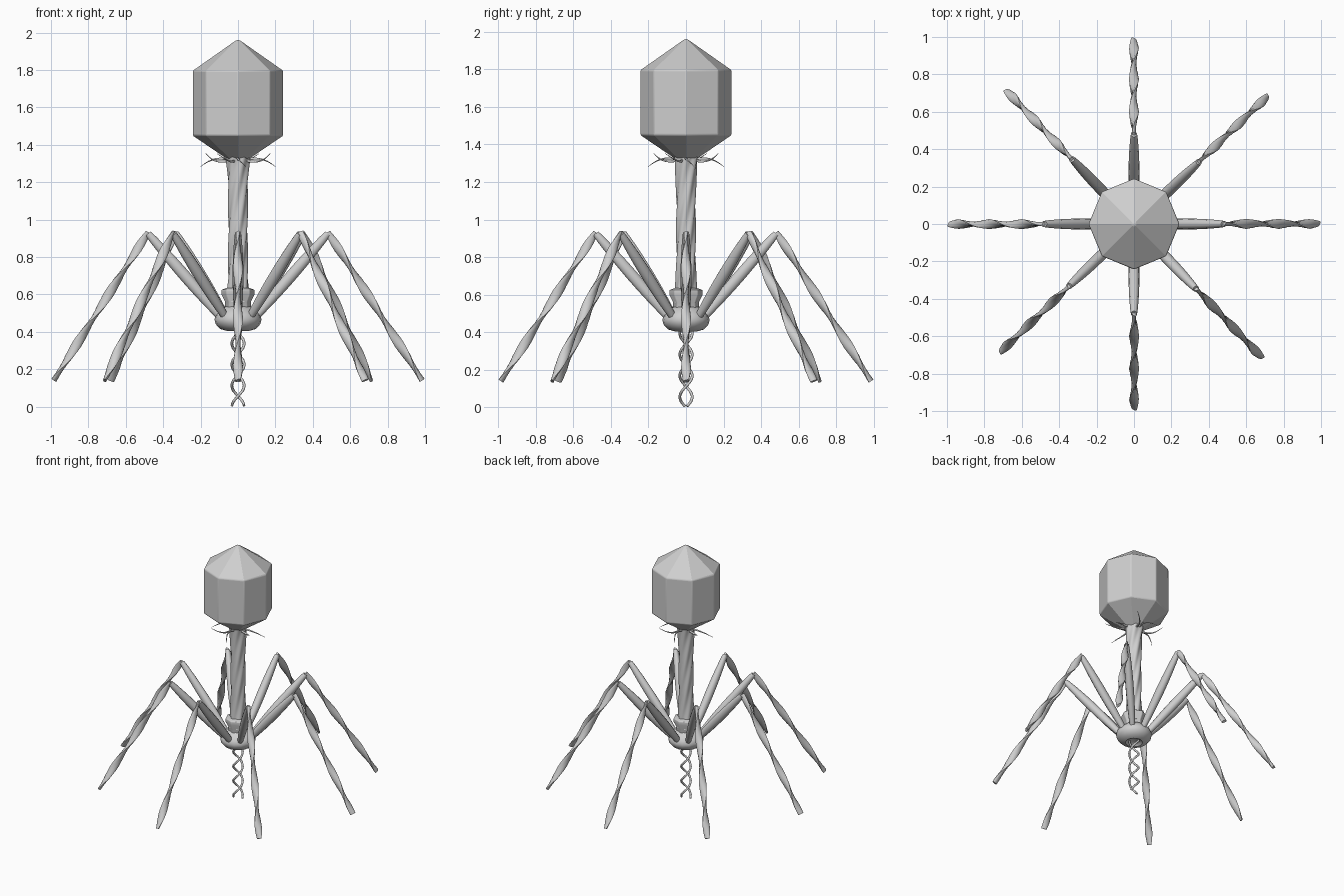
import bpy, bmesh, math
from math import sin, cos, pi, radians
from mathutils import Vector, Matrix

cube = bpy.data.objects.get("Cube")
if cube:
    bpy.data.objects.remove(cube)

grey = bpy.data.materials.new("plain_grey")
grey.use_nodes = True
grey.diffuse_color = (0.62, 0.62, 0.62, 1)
grey.node_tree.nodes["Principled BSDF"].inputs["Base Color"].default_value = (0.62, 0.62, 0.62, 1)


def loft(name, rings, angle=35, bevel=0):
    """Skin a list of equal-length vertex rings and cap both ends."""
    bm = bmesh.new()
    loops = [[bm.verts.new(p) for p in ring] for ring in rings]
    n = len(loops[0])
    for a, b in zip(loops, loops[1:]):
        for i in range(n):
            j = (i + 1) % n
            bm.faces.new((a[i], a[j], b[j], b[i]))
    bm.faces.new(loops[0][::-1])
    bm.faces.new(loops[-1])
    bmesh.ops.recalc_face_normals(bm, faces=bm.faces)
    mesh = bpy.data.meshes.new(name)
    bm.to_mesh(mesh)
    bm.free()
    mesh.materials.append(grey)
    ob = bpy.data.objects.new(name, mesh)
    bpy.context.collection.objects.link(ob)
    if bevel:
        mod = ob.modifiers.new("soft_edges", "BEVEL")
        mod.width, mod.segments = bevel, 3
    bpy.ops.object.select_all(action="DESELECT")
    ob.select_set(True)
    bpy.context.view_layer.objects.active = ob
    bpy.ops.object.shade_smooth_by_angle(angle=radians(angle))
    return ob


def lathe(name, profile, sides, **kw):
    return loft(name, [[(r * cos(2 * pi * i / sides), r * sin(2 * pi * i / sides), z)
                        for i in range(sides)] for r, z in profile], **kw)


def sweep(name, path, size, sides=10, turn=lambda t: 0, **kw):
    """Sweep an ellipse along a path; size(t) gives its two half-widths."""
    rings, last = [], len(path) - 1
    for k, p in enumerate(path):
        t = k / last
        d = (path[min(k + 1, last)] - path[max(k - 1, 0)]).normalized()
        side = Vector((0, 0, 1)).cross(d).normalized()
        up = d.cross(side)
        a, b = size(t)
        ring = []
        for i in range(sides):
            u, v = a * cos(2 * pi * i / sides), b * sin(2 * pi * i / sides)
            c, s = cos(turn(t)), sin(turn(t))
            ring.append(p + side * (u * c - v * s) + up * (u * s + v * c))
        rings.append(ring)
    return loft(name, rings, **kw)


def line(a, b, steps):
    return [a.lerp(b, k / steps) for k in range(steps + 1)]


# Faceted head capsule
lathe("head", [(0.008, 1.29), (0.243, 1.45), (0.243, 1.795), (0.008, 1.96)], 8,
      angle=25, bevel=0.007)

# Twisted, fluted tail sheath with flared ends
rings = []
for k in range(57):
    t = k / 56
    flare = 0.050 + 0.014 * abs(2 * t - 1) ** 4
    ring = []
    for i in range(48):
        a = 2 * pi * i / 48
        r = flare * (1 + 0.07 * cos(6 * (a - 3.2 * t)))
        ring.append((r * cos(a), r * sin(a), 0.56 + 0.78 * t))
    rings.append(ring)
loft("tail_sheath", rings, angle=60)

# Base plate: octagonal collar over a rounded flange
lathe("base_collar", [(0.075, 0.46), (0.07, 0.56), (0.09, 0.60), (0.088, 0.625), (0.06, 0.635)],
      8, bevel=0.004)
lathe("base_flange", [(0.045, 0.42), (0.06, 0.405), (0.095, 0.415), (0.12, 0.442), (0.126, 0.468),
                      (0.115, 0.495), (0.09, 0.52), (0.06, 0.54)], 16, angle=60)

# Collar whiskers
for k in range(8):
    a = radians(45 * k + 12)
    out, across = Vector((cos(a), sin(a), 0)), Vector((-sin(a), cos(a), 0))
    flip = 1 if k % 2 else -1
    path = []
    for s in range(11):
        t = s / 10
        z = 1.318 + flip * (0.035 * t * t - 0.014 * sin(pi * t))
        path.append(out * (0.035 + 0.17 * t) + across * (0.025 * flip * sin(pi * t)) + Vector((0, 0, z)))
    sweep(f"whisker_{k + 1}", path, lambda t: (0.0085 - 0.0075 * t,) * 2, sides=6, angle=60)

# Eight jointed legs with twisted lower halves
def thigh_size(t):
    swell = sin(pi * t) ** 0.8 if 0 < t < 1 else 0
    return 0.017 + 0.012 * swell, 0.019 + 0.013 * swell


def shin_size(t):
    end = min(1, 0.65 + 3 * t, 0.75 + 3 * (1 - t))
    return 0.026 * end, 0.0135 * end


for k in range(8):
    a = radians(45 * k - (1.3 if k % 2 else 0))
    spin = Matrix.Rotation(a, 3, "Z")
    hip, knee, foot = (spin @ Vector(p) for p in ((0.085, 0, 0.47), (0.48, 0, 0.925), (0.985, 0, 0.14)))
    sweep(f"upper_leg_{k + 1}", line(hip, knee, 14), thigh_size, angle=50)
    sweep(f"lower_leg_{k + 1}", line(knee + Vector((0, 0, 0.008)), foot, 42), shin_size,
          turn=lambda t: pi * (t - 0.24) / 0.34, angle=60)

# Double helix strand hanging under the base
for n in range(2):
    path = []
    for s in range(73):
        z = 0.006 + 0.444 * s / 72
        a = 2 * pi * z / 0.225 + pi * n
        path.append(Vector((0.033 * cos(a), 0.033 * sin(a), z)))
    sweep(f"helix_strand_{n + 1}", path, lambda t: (0.0075, 0.0075), sides=8, angle=60)
